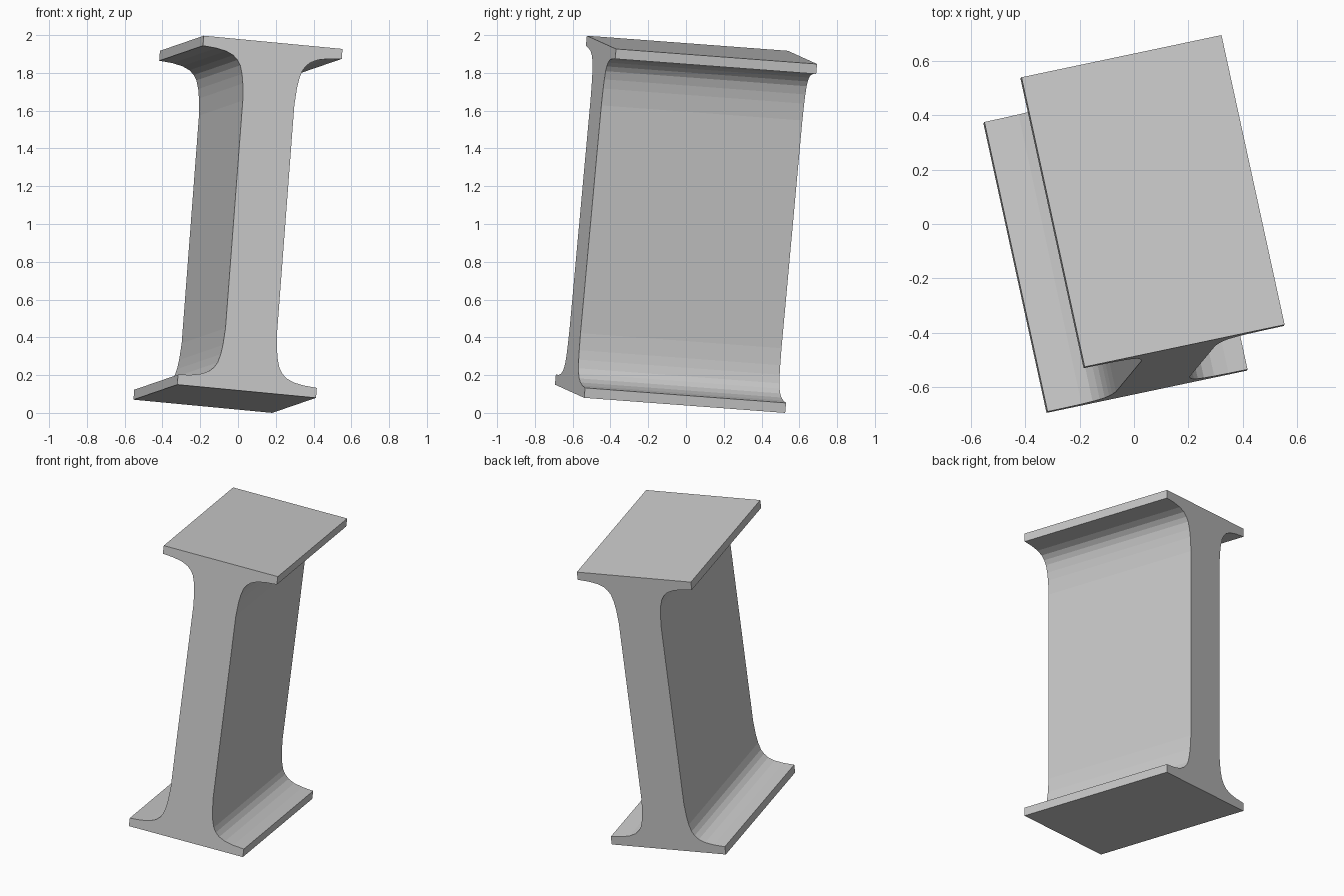
import bpy, bmesh
from mathutils import Matrix, Vector

if "Cube" in bpy.data.objects:
    bpy.data.objects.remove(bpy.data.objects["Cube"])

HALF_W, HALF_L, HALF_H = 0.377, 0.546, 0.93   # flange half width, half length, half height
WEB, EDGE = 0.14, 0.053                       # web half thickness, flange edge thickness

# Fillet from flange tip to web: (distance from web, distance from flange)
fillet = [(HALF_W - WEB, 0), (.165, .006), (.11, .017), (.07, .035), (.045, .058),
          (.028, .085), (.015, .13), (.007, .18), (0, .27)]

# One quarter of the I-section, then mirrored round to the full outline
quarter = [(HALF_W, HALF_H)] + [(WEB + d, HALF_H - EDGE - h) for d, h in fillet]
right = quarter + [(x, -z) for x, z in reversed(quarter)]
outline = right + [(-x, z) for x, z in reversed(right)]

# Extrude the outline along the beam
bm = bmesh.new()
face = bm.faces.new([bm.verts.new((x, -HALF_L, z)) for x, z in outline])
ext = bmesh.ops.extrude_face_region(bm, geom=[face])
verts = [g for g in ext["geom"] if isinstance(g, bmesh.types.BMVert)]
bmesh.ops.translate(bm, verts=verts, vec=(0, 2 * HALF_L, 0))

# Tilt the beam as a whole
u = Vector((0.735, 0.155, -0.07)).normalized()
v = Vector((-0.23, 1.065, -0.08))
v = (v - u * v.dot(u)).normalized()
w = u.cross(v)
bm.transform(Matrix.Translation((0, 0, 1)) @ Matrix((u, v, w)).transposed().to_4x4())
low = min(p.co.z for p in bm.verts)
bmesh.ops.translate(bm, verts=bm.verts[:], vec=(0, 0, -low))
bmesh.ops.recalc_face_normals(bm, faces=bm.faces[:])

mesh = bpy.data.meshes.new("i_beam")
bm.to_mesh(mesh)
bm.free()
beam = bpy.data.objects.new("i_beam", mesh)
bpy.context.collection.objects.link(beam)
